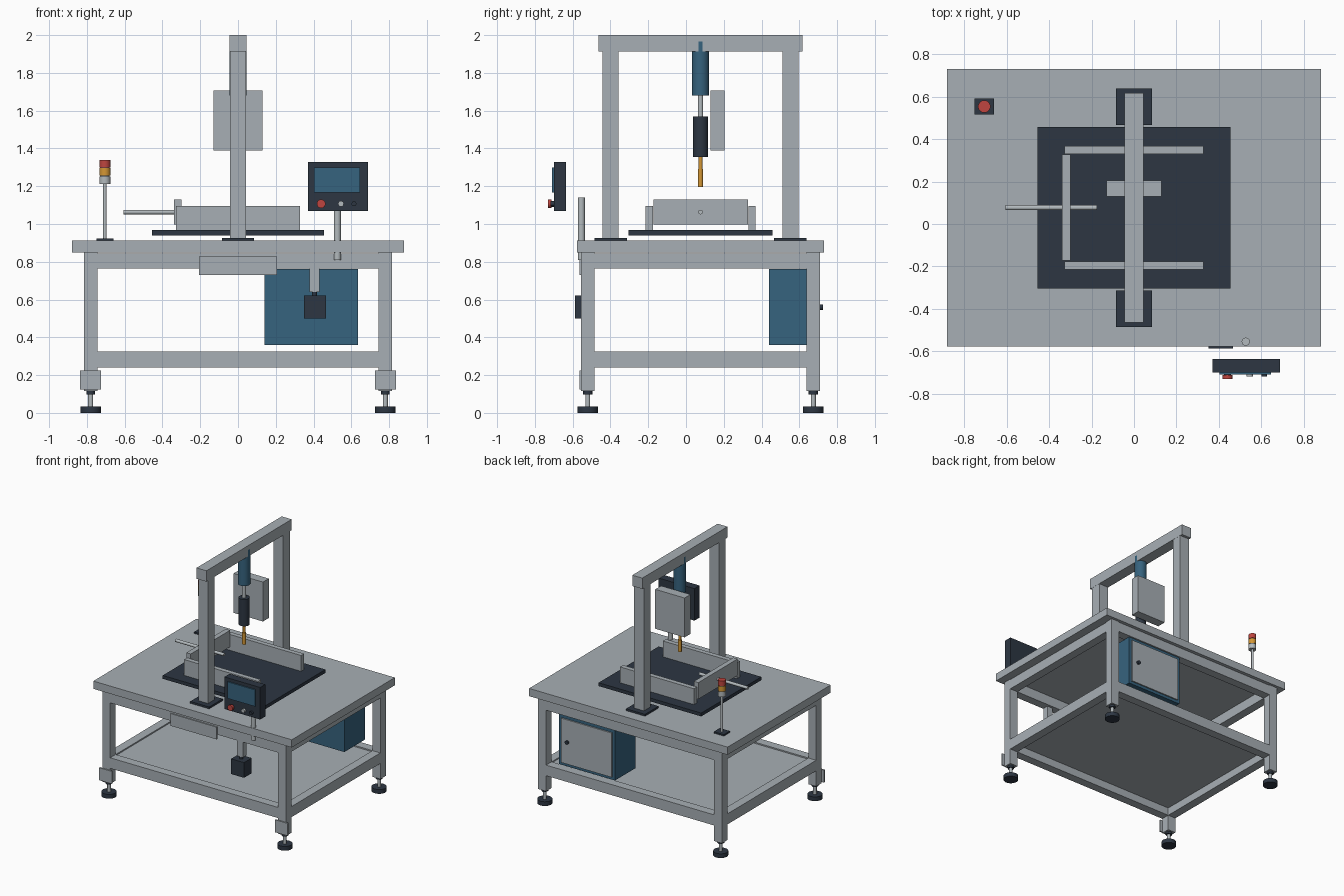
import bpy, bmesh, math
from mathutils import Matrix

if "Cube" in bpy.data.objects:
    bpy.data.objects.remove(bpy.data.objects["Cube"])


def mat(name, r, g, b):
    m = bpy.data.materials.new(name)
    m.diffuse_color = (r, g, b, 1)
    m.use_nodes = True
    m.node_tree.nodes["Principled BSDF"].inputs["Base Color"].default_value = m.diffuse_color
    return m


GREY = mat("machine grey", 0.39, 0.43, 0.46)
STEEL = mat("light steel", 0.45, 0.49, 0.51)
DARK = mat("charcoal", 0.026, 0.037, 0.055)
BLUE = mat("steel blue", 0.037, 0.125, 0.21)
RED = mat("signal red", 0.52, 0.06, 0.05)
AMBER = mat("amber", 0.66, 0.31, 0.035)


def finish(name, bm, m):
    me = bpy.data.meshes.new(name)
    bm.to_mesh(me)
    bm.free()
    me.materials.append(m)
    ob = bpy.data.objects.new(name, me)
    bpy.context.collection.objects.link(ob)
    return ob


def box(name, x, y, z, m):
    """Box from (low, high) ranges on each axis."""
    bm = bmesh.new()
    size = [r[1] - r[0] for r in (x, y, z)]
    mid = [(r[0] + r[1]) / 2 for r in (x, y, z)]
    bmesh.ops.create_cube(bm, size=1, matrix=Matrix.Translation(mid) @ Matrix.Diagonal((*size, 1)))
    return finish(name, bm, m)


def cyl(name, centre, r, span, m, axis="Z", sides=32):
    """Cylinder along an axis; centre gives the other two coordinates in xyz order."""
    c = list(centre)
    c.insert("XYZ".index(axis), (span[0] + span[1]) / 2)
    rot = {"X": Matrix.Rotation(math.pi / 2, 4, "Y"),
           "Y": Matrix.Rotation(math.pi / 2, 4, "X"), "Z": Matrix()}[axis]
    bm = bmesh.new()
    bmesh.ops.create_cone(bm, cap_ends=True, segments=sides, radius1=r, radius2=r,
                          depth=span[1] - span[0], matrix=Matrix.Translation(c) @ rot)
    for f in bm.faces:
        f.smooth = len(f.verts) == 4
    for e in bm.edges:
        e.smooth = all(len(f.verts) == 4 for f in e.link_faces)
    return finish(name, bm, m)


CY = 0.077          # middle of the table and the gantry in y
LX, LY = 0.78, 0.597  # leg offsets from the table middle
H = 0.035           # half width of the frame tube

# Table top and lower shelf
box("table_top", (-0.88, 0.88), (-0.576, 0.73), (0.85, 0.912), GREY)
box("lower_shelf", (-LX, LX), (CY - LY, CY + LY), (0.303, 0.315), GREY)

# Legs with levelling feet
for sx in (-1, 1):
    for sy in (-1, 1):
        x, y = sx * LX, CY + sy * LY
        box("leg", (x - H, x + H), (y - H, y + H), (0.115, 0.85), GREY)
        cyl("foot_nut", (x, y), 0.026, (0.098, 0.115), DARK, sides=6)
        cyl("foot_stem", (x, y), 0.013, (0.03, 0.1), STEEL)
        cyl("foot_pad", (x, y), 0.055, (0, 0.034), DARK)
    box("leg_bracket", (sx * LX - 0.056, sx * LX + 0.056), (-0.565, -0.554), (0.125, 0.225), GREY)

# Frame rails between the legs
for z in ((0.24, 0.325), (0.765, 0.845)):
    for s in (-1, 1):
        y, x = CY + s * LY, s * LX
        box("long_rail", (-LX + H, LX - H), (y - H, y + H), z, GREY)
        box("side_rail", (x - H, x + H), (CY - LY + H, CY + LY - H), z, GREY)

# Front plate under the table edge
box("front_plate", (-0.206, 0.206), (-0.564, -0.554), (0.73, 0.828), GREY)

# Electrical cabinet with rear door
box("cabinet", (0.14, 0.635), (0.44, 0.70), (0.36, 0.762), BLUE)
box("cabinet_door", (0.163, 0.612), (0.70, 0.71), (0.383, 0.738), GREY)
cyl("door_knob", (0.555, 0.56), 0.015, (0.71, 0.724), DARK, "Y")

# Hanging switch box
box("switch_box", (0.35, 0.465), (-0.587, -0.49), (0.5, 0.622), DARK)
cyl("switch_gland", (0.405, -0.538), 0.014, (0.62, 0.645), DARK)
box("switch_bracket", (0.379, 0.431), (-0.553, -0.505), (0.64, 0.77), GREY)

# Operator panel on its post
cyl("panel_post", (0.526, -0.554), 0.019, (0.81, 1.14), STEEL)
box("panel_housing", (0.37, 0.687), (-0.70, -0.635), (1.07, 1.327), DARK)
box("panel_screen", (0.402, 0.646), (-0.709, -0.70), (1.167, 1.30), BLUE)
cyl("stop_button_collar", (0.44, 1.107), 0.016, (-0.715, -0.70), DARK, "Y")
cyl("stop_button", (0.44, 1.107), 0.023, (-0.73, -0.711), RED, "Y")
cyl("start_button", (0.545, 1.107), 0.015, (-0.718, -0.70), STEEL, "Y")
cyl("reset_button", (0.614, 1.107), 0.013, (-0.718, -0.70), DARK, "Y")

# Work plate and part-locating fixture
box("work_plate", (-0.455, 0.455), (-0.304, 0.457), (0.94, 0.967), DARK)
for y in (-0.195, 0.349):
    box("guide_wall", (-0.328, 0.328), (y - 0.019, y + 0.019), (0.967, 1.094), GREY)
box("pusher_plate", (-0.338, -0.299), (-0.172, 0.327), (0.997, 1.13), GREY)
cyl("pusher_rod", (CY, 1.063), 0.012, (-0.605, -0.175), STEEL, "X")

# Gantry
for s in (-1, 1):
    y = CY + s * 0.476
    box("gantry_foot", (-0.084, 0.084), (y - 0.086, y + 0.086), (0.912, 0.927), DARK)
    box("gantry_post", (-0.043, 0.043), (y - 0.042, y + 0.042), (0.927, 1.915), GREY)
box("gantry_beam", (-0.044, 0.044), (CY - 0.54, CY + 0.54), (1.913, 2.0), GREY)

# Vertical tool: cylinder, rod, spindle, bit
cyl("press_cylinder", (0, CY), 0.0455, (1.68, 1.965), BLUE)
cyl("press_rod", (0, CY), 0.014, (1.56, 1.69), STEEL)
cyl("spindle", (0, CY), 0.04, (1.355, 1.57), DARK)
cyl("spindle_bit", (0, CY), 0.01, (1.28, 1.36), AMBER)
cyl("bit_tip", (0, CY), 0.0135, (1.195, 1.29), AMBER)
box("control_box", (-0.13, 0.13), (0.13, 0.204), (1.39, 1.706), GREY)

# Signal tower
TX, TY = -0.705, 0.553
box("tower_base", (TX - 0.045, TX + 0.045), (TY - 0.038, TY + 0.038), (0.912, 0.924), DARK)
cyl("tower_pole", (TX, TY), 0.009, (0.92, 1.215), STEEL)
cyl("tower_core", (TX, TY), 0.026, (1.215, 1.33), DARK)
for i, (n, m) in enumerate((("grey", STEEL), ("amber", AMBER), ("red", RED))):
    z = 1.211 + i * 0.0445
    cyl("tower_lamp_" + n, (TX, TY), 0.029, (z, z + 0.04), m)
